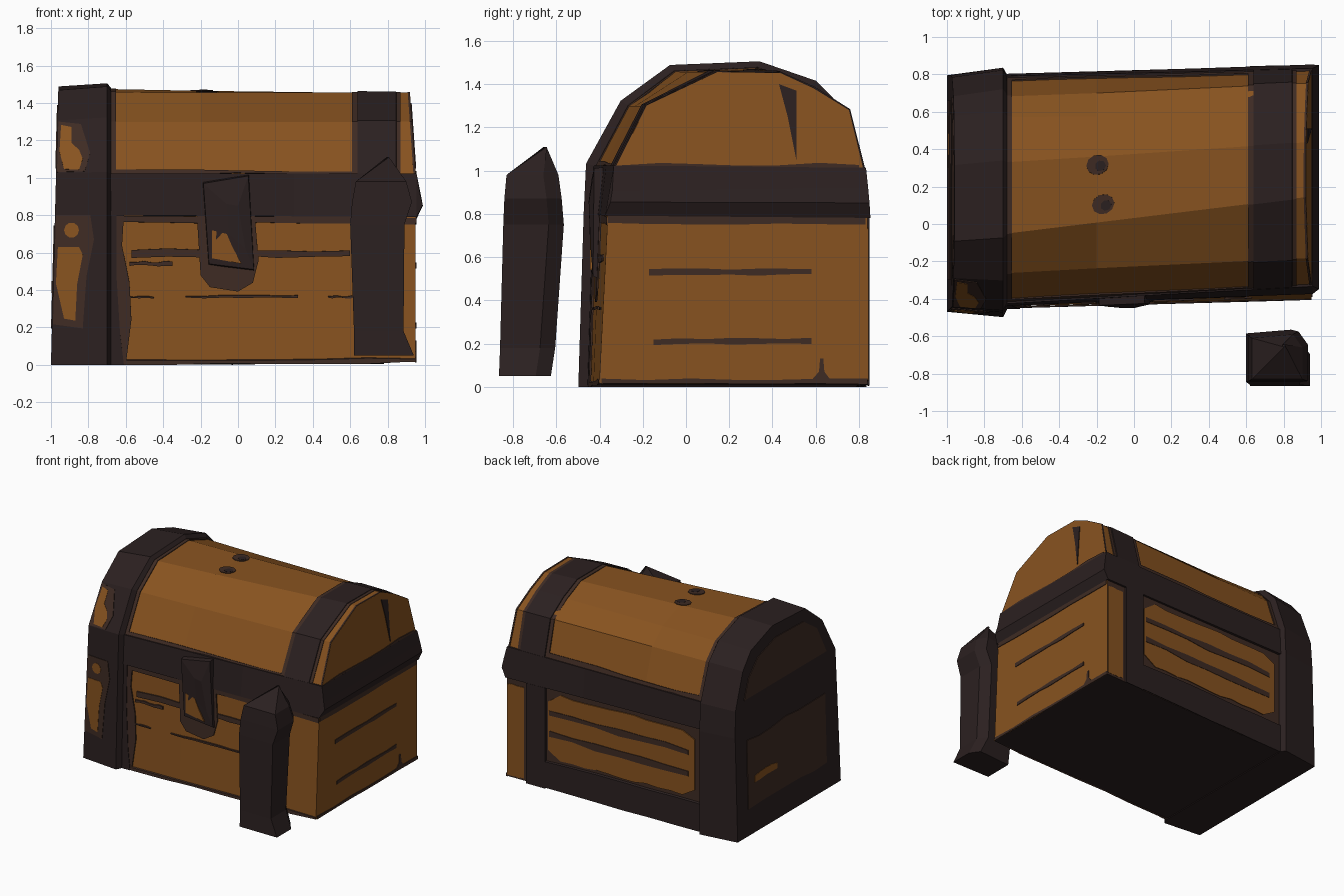
import bpy, bmesh, math, random
from mathutils import Vector

random.seed(4)
if "Cube" in bpy.data.objects:
    bpy.data.objects.remove(bpy.data.objects["Cube"], do_unlink=True)


def material(name, rgb):
    m = bpy.data.materials.new(name)
    m.use_nodes = True
    m.diffuse_color = (*rgb, 1)
    m.node_tree.nodes["Principled BSDF"].inputs["Base Color"].default_value = (*rgb, 1)
    return m


WOOD = material("warm wood", (0.245, 0.086, 0.014))
MID = material("dark brown edge", (0.048, 0.024, 0.017))
DARK = material("dark iron", (0.024, 0.0145, 0.0145))

# Chest cross-section (y, z) at the left and right ends, from front bottom over the lid to back bottom
END_A = [(-.455, 0), (-.435, .8), (-.43, 1.02), (-.28, 1.3), (-.09, 1.46), (.31, 1.48),
         (.57, 1.39), (.67, 1.27), (.77, 1), (.78, .8), (.78, 0)]
END_B = [(-.4, .015), (-.36, .79), (-.32, 1.02), (-.18, 1.3), (.15, 1.455), (.44, 1.45),
         (.59, 1.38), (.755, 1.28), (.82, 1.01), (.84, .78), (.84, .015)]
ALL = list(range(len(END_A)))
LID = ALL[2:9]


def warp(x, y, z):
    """Slope the two ends of the chest."""
    if x < -.93:
        x -= .04 * (1 - z / 1.5)
    if x > .9 and z > 1.02:
        x -= .07 * (z - 1.02)
    return Vector((x, y, max(z, 0)))


def surf(x, i, v=0.0, out=0.0):
    """Point on the chest skin: section edge i, fraction v along it, pushed outward."""
    t = (x + 1) / 2
    ring = [Vector(a).lerp(Vector(b), t) for a, b in zip(END_A, END_B)]
    p = ring[i].lerp(ring[min(i + 1, len(ring) - 1)], v)
    return warp(x, p.x + (p.x - .2) / .63 * out, p.y + (p.y - .7) / 1.3 * out)


def skin(name, rings, mat):
    """Closed, flat-shaded loft through rings of equal length."""
    bm = bmesh.new()
    vs = [[bm.verts.new(p) for p in r] for r in rings]
    n = len(rings[0])
    for a, b in zip(vs, vs[1:]):
        for k in range(n):
            bm.faces.new((a[k], a[(k + 1) % n], b[(k + 1) % n], b[k]))
    bm.faces.new(vs[0])
    bm.faces.new(vs[-1])
    bmesh.ops.remove_doubles(bm, verts=bm.verts, dist=1e-5)
    bmesh.ops.recalc_face_normals(bm, faces=bm.faces)
    me = bpy.data.meshes.new(name)
    bm.to_mesh(me)
    bm.free()
    me.materials.append(mat)
    ob = bpy.data.objects.new(name, me)
    bpy.context.collection.objects.link(ob)
    return ob


def section(idx, x, out):
    return [surf(x, i, 0, out) for i in idx]


def loft(name, idx, stations, mat):
    return skin(name, [section(idx, x, o) for x, o in stations], mat)


def blob(u0, u1, v0, v1, wob=.008, n=7, corner=0.0):
    """Patch outline with a hand-cut wavy edge and optional clipped corners."""
    rows = []
    for v, s in ((v0, 1), (v1, -1)):
        rows.append([(u0 + (u1 - u0) * k / (n - 1),
                      v + random.uniform(-wob, wob) + (s * corner if k in (0, n - 1) else 0))
                     for k in range(n)])
    return rows[0] + rows[1][::-1]


def plate(name, seg, outline, mat, base=0.0, thick=.005):
    """Thin plate lying on one strip of the chest skin."""
    lift = base if callable(base) else lambda x: base
    skin(name, [[surf(x, seg, v, lift(x) + d) for x, v in outline] for d in (-.004, thick)], mat)


def end_plate(name, x, outline, mat, thick=.005):
    """Thin plate on an end of the chest, outline in (y, z)."""
    s = 1 if x > 0 else -1
    skin(name, [[warp(x, y, z) + Vector((s * d, 0, 0)) for y, z in outline]
                for d in (-.004, thick)], mat)


def disc(u, v, ru, rv, n=10):
    return [(u + ru * math.cos(k * math.tau / n), v + rv * math.sin(k * math.tau / n)) for k in range(n)]


# Main volumes
body = loft("chest_body", [0, 1, 9, 10], [(-.94, -.005), (-.2, -.005), (.95, 0)], WOOD)
for m in (MID, DARK):
    body.data.materials.append(m)
for p in body.data.polygons:
    p.material_index = 1 if p.normal.y > .9 else 2 if p.normal.z < -.9 else 0
loft("lid", LID, [(-.93, 0), (-.2, -.005), (.95, 0)], WOOD)

# Iron band round the middle, ridged on the right end
BAND = [1, 2, 8, 9]
ridge = [surf(.988, 1, .28), surf(.975, 1, .5), surf(.975, 8, .4, .015), surf(.988, 8, .7, .015)]
skin("middle_band", [section(BAND, -.92, .015), section(BAND, .3, .012),
                     section(BAND, .955, .014), ridge], DARK)

# Iron straps
loft("end_strap", ALL, [(-.96, .015), (-.7, .05), (-.68, .012), (-.675, -.02)], DARK)
loft("lid_strap", LID, [(.635, -.01), (.64, .012), (.845, .012), (.85, -.01)], DARK)
plate("back_strap", 9, [(.62, 0), (.78, 0), (.78, 1), (.62, 1)], DARK, thick=.015)
plate("back_bottom_rail", 9, blob(-.69, .63, .73, 1), DARK, thick=.012)

# Back panels
plate("back_panel", 9, blob(-.63, .6, .05, .69, .012, 13, .08), WOOD)
plate("back_corner_panel", 9, blob(.805, .945, .06, .98), WOOD)
for v in (.25, .46):
    plate("back_plank_gap", 9, blob(-.58, .59, v - .025, v + .025, .015), MID, .004)

# Front edging and plank gaps
plate("front_top_edge", 0, blob(-.68, .95, .95, 1), MID)
plate("front_side_edge", 0, [(-.68, 0), (-.6, 0), (-.57, .3), (-.58, .55), (-.62, .8), (-.61, 1), (-.68, 1)], MID)
plate("front_strap_foot", 0, [(-.69, 0), (-.61, 0), (-.63, .2), (-.65, .6), (-.65, 1), (-.69, 1)], DARK, thick=.009)
plate("front_bottom_edge", 0, blob(-.6, .95, 0, .03), MID)
plate("front_plank_gap", 0, blob(-.57, .6, .725, .77, .01), MID)
plate("front_plank_gap_left", 0, blob(-.58, -.35, .665, .69, .006), MID)
plate("front_low_gap", 0, blob(-.28, .32, .445, .46, .005), MID)
plate("front_low_gap_left", 0, blob(-.61, -.45, .445, .455, .004), MID)
plate("front_low_gap_right", 0, blob(.48, .63, .445, .455, .004), MID)
plate("lock_surround", 0, [(-.22, 1), (-.2, .6), (-.15, .52), (0, .49), (.08, .55), (.11, .7), (.09, 1)], MID, .002)

# Lid edging
for seg in LID[:-1]:
    for x in (-.685, .61):
        plate("lid_strap_edge", seg, blob(x, x + .032, 0, 1, .0, 3), MID)
    plate("lid_end_edge", seg, blob(.845, .87, 0, 1, .0, 3), MID)
    plate("lid_rim_edge", seg, blob(.938, .949, 0, 1, .0, 3), MID)
plate("lid_front_edge", 2, blob(-.66, .64, 0, .06, .025), MID)
plate("lid_back_edge", 7, blob(-.66, .64, .88, 1, .03), MID)

# Knot holes on the lid top
for x, v in ((-.195, .87), (-.165, .27)):
    plate("knot_hole", 4, disc(x, v, .06, .15), MID, 0, .004)
    plate("knot_core", 4, disc(x + .015, v - .02, .03, .08, 7), DARK, .003, .004)

# Worn wood patches on the end strap, each with a dark brown rim
strap = lambda x: .015 + .035 * (x + .96) / .26
over_strap = lambda x: strap(x) + .003
plate("worn_rim", 0, [(-.955, .28), (-.83, .26), (-.81, .6), (-.77, .84), (-.79, 1), (-.955, 1)], MID, strap)
plate("worn_patch_low", 0, [(-.93, .32), (-.87, .31), (-.86, .55), (-.83, .74), (-.85, .79), (-.94, .79), (-.945, .55)],
      WOOD, over_strap)
plate("worn_dot", 0, disc(-.89, .9, .04, .05), WOOD, over_strap)
plate("worn_rim_lid", 2, [(-.955, .02), (-.82, .02), (-.79, .35), (-.84, .9), (-.955, .97)], MID, strap)
plate("worn_patch_lid", 2, [(-.93, .07), (-.85, .05), (-.83, .25), (-.85, .42), (-.89, .55), (-.89, .85), (-.94, .9), (-.945, .4)],
      WOOD, over_strap)

# Right end: edging, plank gaps and the split in the lid
end_plate("side_top_edge", .95, blob(-.36, .83, .758, .8), MID)
end_plate("side_lid_edge", .95, blob(-.3, .8, 1.0, 1.03), MID)
end_plate("side_bottom_edge", .95, blob(-.39, .84, .015, .035, .004), MID)
for y0, z in ((-.17, .53), (-.15, .21)):
    end_plate("side_plank_gap", .95, blob(y0, .58, z - .013, z + .013, .005), MID)
end_plate("side_notch", .95, [(.58, .03), (.67, .03), (.64, .07), (.635, .13), (.62, .13), (.615, .07)], MID)
end_plate("lid_split", .95, [(.43, 1.4), (.51, 1.37), (.51, 1.05), (.47, 1.25)], DARK)

# Left end: framed panels
end_plate("end_panel", -.96, blob(-.3, .66, .2, .73, .015), MID)
end_plate("end_panel_worn_patch", -.96, blob(.3, .58, .39, .44, .01, 5), WOOD, .008)
end_plate("end_lid_panel", -.96, [(-.33, 1.05), (-.22, 1.27), (-.06, 1.38), (.28, 1.39), (.5, 1.32), (.62, 1.2), (.68, 1.05)], MID)

# Dented lock hanging over the band, with wood showing through its loop
lock = [[(-.19, -.37, .98), (.06, -.35, 1.02), (.09, -.36, .49), (-.16, -.38, .53)],
        [(-.185, -.435, .97), (.055, -.425, 1.01), (.085, -.43, .51), (-.155, -.44, .54)],
        [(-.06, -.45, .86), (0, -.45, .85), (.04, -.44, .62), (-.05, -.442, .7)]]
skin("lock", lock, DARK)
skin("lock_loop", [[(-.14, y, .57), (.02, y, .54), (-.03, y, .63), (-.06, y, .7), (-.14, y, .72)]
                   for y in (-.435, -.444)], WOOD)

# Loose iron post standing in front
post = [(.05, .62, .94, -.865, -.625), (.18, .62, .885, -.86, -.605), (.75, .6, .89, -.845, -.565),
        (.87, .61, .93, -.84, -.575), (.98, .63, .9, -.83, -.59)]
rings = [[(x0, y0, z), (x1, y0, z), (x1, y1 - .07, z), (x1 - .05, y1, z), (x0, y1 - .02, z)]
         for z, x0, x1, y0, y1 in post]
rings.append([(.8 + x, -.65 + y, 1.11) for x, y in disc(0, 0, .008, .008, 5)])
skin("loose_post", rings, DARK)
